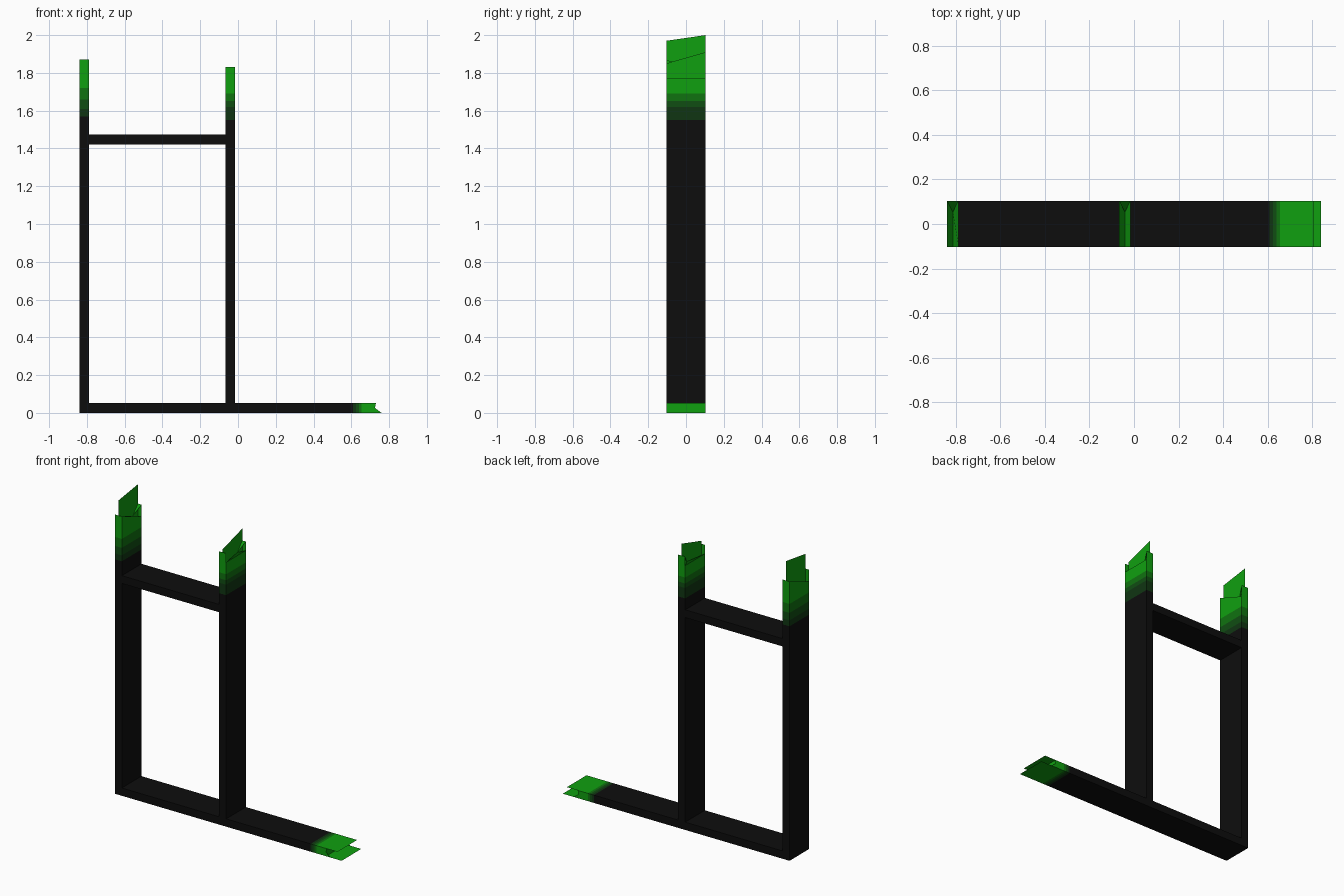
import bpy, bmesh
from mathutils import Vector, Matrix

old = bpy.data.objects.get("Cube")
if old:
    bpy.data.objects.remove(old, do_unlink=True)


def material(name, color):
    m = bpy.data.materials.new(name)
    m.use_nodes = True
    rgba = (*color, 1)
    m.diffuse_color = rgba
    m.node_tree.nodes["Principled BSDF"].inputs["Base Color"].default_value = rgba
    return m


MATS = [
    material("black", (0.004, 0.004, 0.004)),
    material("darkest green", (0.005, 0.036, 0.006)),
    material("dark green", (0.005, 0.075, 0.006)),
    material("mid green", (0.005, 0.17, 0.005)),
    material("bright green", (0.005, 0.35, 0.005)),
]
BRIGHT = 4
U, V = 0.026, 0.104   # half thickness and half depth of every board
CORNERS = [(-U, -V), (U, -V), (U, V), (-U, V)]


def face(bm, points, mat):
    f = bm.faces.new([bm.verts.new(p) for p in points])
    f.material_index = mat


def finish(name, bm, matrix):
    bmesh.ops.remove_doubles(bm, verts=bm.verts, dist=0.0001)
    bm.transform(matrix)
    mesh = bpy.data.meshes.new(name)
    bm.to_mesh(mesh)
    bm.free()
    for m in MATS:
        mesh.materials.append(m)
    bpy.context.collection.objects.link(bpy.data.objects.new(name, mesh))


def board(bands, tips):
    """Board along local z: colour bands start at the given heights, and
    each of the four walls ends in its own ragged tip (list of heights)."""
    bm = bmesh.new()
    face(bm, [(u, v, bands[0]) for u, v in reversed(CORNERS)], 0)
    for i, tip in enumerate(tips):
        a, b = Vector(CORNERS[i]), Vector(CORNERS[(i + 1) % 4])
        for k, low in enumerate(bands):
            pts = [(*a, low), (*b, low)]
            if k < BRIGHT:
                pts += [(*b, bands[k + 1]), (*a, bands[k + 1])]
            else:
                n = len(tip) - 1
                pts += [(*a.lerp(b, j / n), tip[j]) for j in range(n, -1, -1)]
            face(bm, pts, k)
    return bm


def post(name, x, bands, end, side, sheet):
    """Upright with a central torn sheet standing in a creased end."""
    bm = board(bands, [(end, end), side, (end, end), side])
    valley = bands[-1]
    front, back = (0, -V, valley), (0, V / 2, end - 0.06)
    # creased inner faces
    face(bm, [(U, -V, side[0]), (U, V, side[1]), back, front], BRIGHT)
    face(bm, [(-U, V, side[0]), (-U, -V, side[1]), front, back], BRIGHT)
    face(bm, [(U, V, end), (-U, V, end), back], BRIGHT)
    # central sheet
    face(bm, [(0, -V, valley), (0, V, valley), (0, V, sheet[1]), (0, -V, sheet[0])], BRIGHT)
    finish(name, bm, Matrix.Translation((x, 0, 0)))


post("right_post", -0.814, [0.05, 1.57, 1.61, 1.66, 1.72], 1.87, (1.87, 1.79), (1.97, 2.0))
post("middle_post", -0.041, [0.05, 1.55, 1.62, 1.65, 1.69], 1.83, (1.77, 1.77), (1.85, 1.91))

# base bar lies along x, its upper and lower skins reaching past the notched sides
bm = board([-0.84, 0.61, 0.625, 0.64, 0.655],
           [(0.73, 0.725, 0.76), (0.84, 0.84), (0.76, 0.725, 0.73), (0.81, 0.81)])
face(bm, [(u, v, 0.725) for u, v in CORNERS], BRIGHT)
finish("base_bar", bm, Matrix(((0, 0, 1, 0), (0, 1, 0, 0), (-1, 0, 0, U), (0, 0, 0, 1))))

# crossbar between the posts
bm = bmesh.new()
bmesh.ops.create_cube(bm, size=1)
bm.transform(Matrix.Diagonal((0.722, 2 * V, 2 * U, 1)))
finish("crossbar", bm, Matrix.Translation((-0.428, 0, 1.448)))
